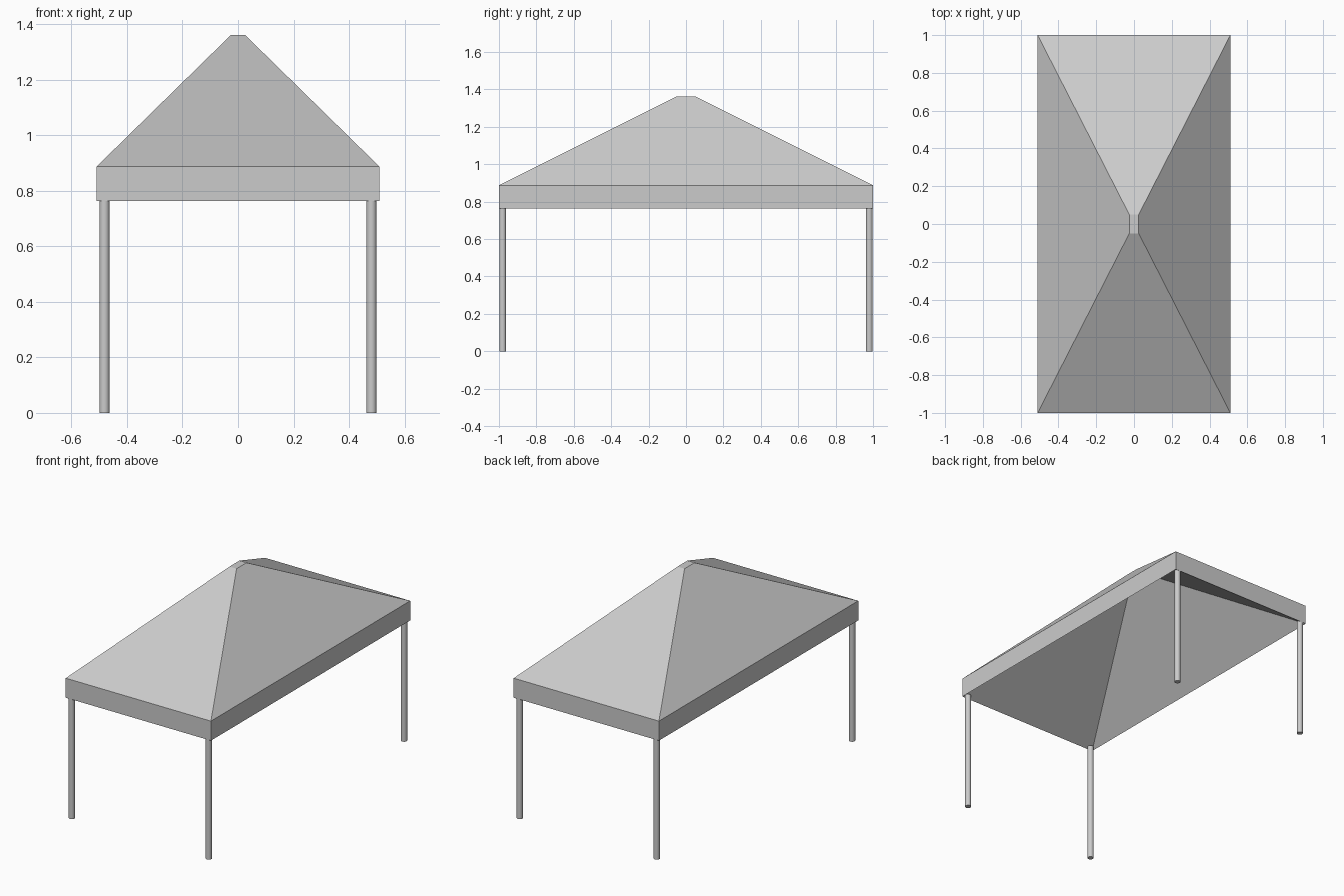
import bpy, bmesh

if "Cube" in bpy.data.objects:
    bpy.data.objects.remove(bpy.data.objects["Cube"])

EAVE_Z, SKIRT_Z, TOP_Z, CAVITY_Z = 0.887, 0.763, 1.362, 1.355
EAVE, RIDGE = (0.51, 1.0), (0.025, 0.05)
SIGNS = [(-1, -1), (1, -1), (1, 1), (-1, 1)]


def ring(bm, half, z):
    return [bm.verts.new((sx * half[0], sy * half[1], z)) for sx, sy in SIGNS]


# Canopy: hipped roof with vertical skirt, and a hollow rising from the skirt's lower edge
bm = bmesh.new()
rings = [ring(bm, RIDGE, TOP_Z), ring(bm, EAVE, EAVE_Z),
         ring(bm, EAVE, SKIRT_Z), ring(bm, RIDGE, CAVITY_Z)]
for upper, lower in zip(rings, rings[1:]):
    for i in range(4):
        j = (i + 1) % 4
        bm.faces.new((upper[i], lower[i], lower[j], upper[j]))
bm.faces.new(rings[0])
bm.faces.new(rings[-1][::-1])
bmesh.ops.recalc_face_normals(bm, faces=bm.faces)
mesh = bpy.data.meshes.new("canopy")
bm.to_mesh(mesh)
bm.free()
canopy = bpy.data.objects.new("canopy", mesh)
bpy.context.collection.objects.link(canopy)

# Four round corner poles
LEG_H = 0.772
for sx, sy in SIGNS:
    bpy.ops.mesh.primitive_cylinder_add(vertices=24, radius=0.018, depth=LEG_H,
                                        location=(sx * 0.481, sy * 0.98, LEG_H / 2))
    leg = bpy.context.object
    leg.name = f"{'front' if sy < 0 else 'back'}_{'left' if sx < 0 else 'right'}_leg"
    bpy.ops.object.shade_smooth_by_angle()
